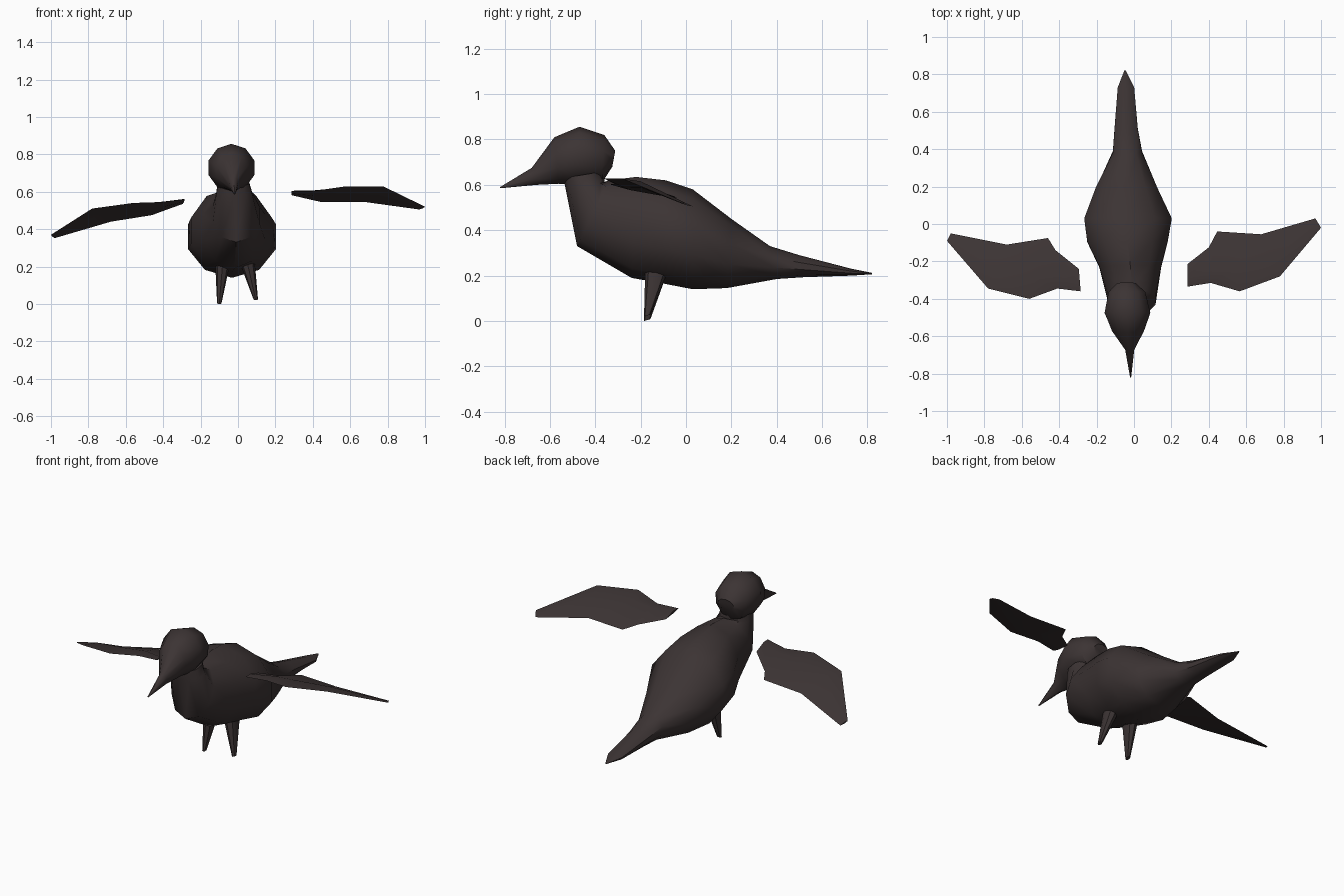
import bpy, bmesh, math

if "Cube" in bpy.data.objects:
    bpy.data.objects.remove(bpy.data.objects["Cube"])

feather = bpy.data.materials.new("dark brown feather")
feather.diffuse_color = (0.045, 0.034, 0.034, 1)
feather.use_nodes = True
feather.node_tree.nodes["Principled BSDF"].inputs["Base Color"].default_value = feather.diffuse_color


def loft(name, rings, sides=10, angle=40):
    """Each ring: top (x,y,z), bottom (x,y,z), half width in x."""
    bm = bmesh.new()
    loops = []
    peak = max(math.sin(2 * math.pi * i / sides) for i in range(sides))
    for top, bot, hw in rings:
        loop = []
        for i in range(sides):
            a = 2 * math.pi * i / sides
            t = (1 + math.cos(a)) / 2
            p = [b + (u - b) * t for u, b in zip(top, bot)]
            p[0] += hw * math.sin(a) / peak
            loop.append(bm.verts.new(p))
        loops.append(loop)
    for l0, l1 in zip(loops, loops[1:]):
        for i in range(sides):
            j = (i + 1) % sides
            bm.faces.new((l0[i], l0[j], l1[j], l1[i]))
    bm.faces.new(loops[0])
    bm.faces.new(loops[-1][::-1])
    return finish(name, bm, angle)


def finish(name, bm, angle):
    bmesh.ops.recalc_face_normals(bm, faces=bm.faces)
    me = bpy.data.meshes.new(name)
    bm.to_mesh(me)
    bm.free()
    me.materials.append(feather)
    ob = bpy.data.objects.new(name, me)
    bpy.context.collection.objects.link(ob)
    bpy.ops.object.select_all(action='DESELECT')
    bpy.context.view_layer.objects.active = ob
    ob.select_set(True)
    bpy.ops.object.shade_smooth_by_angle(angle=math.radians(angle))
    return ob


def profile(rows):
    """Rows: centre x, half width, top y, top z, bottom y, bottom z."""
    return [((cx, ty, tz), (cx, by, bz), hw) for cx, hw, ty, tz, by, bz in rows]


# body: neck, chest, back and tail
loft("body", profile([
    (-0.025, 0.085, -0.36, 0.66, -0.54, 0.63),
    (-0.02, 0.095, -0.36, 0.61, -0.53, 0.58),
    (-0.01, 0.125, -0.34, 0.62, -0.48, 0.33),
    (-0.02, 0.165, -0.22, 0.635, -0.24, 0.19),
    (-0.035, 0.215, -0.09, 0.62, -0.10, 0.165),
    (-0.032, 0.234, 0.03, 0.58, 0.03, 0.14),
    (-0.04, 0.165, 0.20, 0.45, 0.18, 0.145),
    (-0.035, 0.078, 0.37, 0.33, 0.40, 0.185),
    (-0.042, 0.062, 0.50, 0.29, 0.52, 0.193),
    (-0.043, 0.044, 0.73, 0.23, 0.73, 0.20),
    (-0.048, 0.004, 0.82, 0.212, 0.82, 0.206),
]))

# head with pointed beak
loft("head", profile([
    (-0.018, 0.003, -0.82, 0.59, -0.818, 0.585),
    (-0.023, 0.024, -0.68, 0.675, -0.66, 0.60),
    (-0.032, 0.085, -0.58, 0.81, -0.56, 0.605),
    (-0.035, 0.122, -0.47, 0.856, -0.48, 0.60),
    (-0.038, 0.098, -0.36, 0.82, -0.37, 0.61),
    (-0.04, 0.05, -0.312, 0.75, -0.325, 0.68),
]))

# tapered legs
for name, x0, x1, z in (("left_leg", -0.082, -0.10, 0.0), ("right_leg", 0.05, 0.095, 0.02)):
    loft(name, [((x0, -0.08, 0.22), (x0, -0.18, 0.22), 0.04),
                ((x1, -0.157, z + 0.008), (x1, -0.185, z), 0.012)], sides=8)


def wing(name, stations):
    """Each station: front edge point, rear edge point, thickness."""
    bm = bmesh.new()
    loops = []
    for f, r, th in stations:
        def along(t, dz):
            return bm.verts.new([a + (b - a) * t + (dz if k == 2 else 0)
                                 for k, (a, b) in enumerate(zip(f, r))])
        loops.append([along(0, 0), along(0.35, th), along(1, 0), along(0.35, -th * 0.5)])
    for l0, l1 in zip(loops, loops[1:]):
        for i in range(4):
            j = (i + 1) % 4
            bm.faces.new((l0[i], l0[j], l1[j], l1[i]))
    bm.faces.new(loops[0])
    bm.faces.new(loops[-1][::-1])
    finish(name, bm, 40)


# detached spread wings
wing("left_wing", [
    ((-0.285, -0.36, 0.56), (-0.295, -0.24, 0.535), 0.01),
    ((-0.41, -0.345, 0.545), (-0.42, -0.14, 0.49), 0.02),
    ((-0.56, -0.40, 0.54), (-0.46, -0.075, 0.475), 0.02),
    ((-0.78, -0.345, 0.51), (-0.68, -0.11, 0.44), 0.018),
    ((-1.0, -0.09, 0.37), (-0.98, -0.05, 0.352), 0.006),
])
wing("right_wing", [
    ((0.285, -0.335, 0.602), (0.285, -0.215, 0.582), 0.01),
    ((0.41, -0.315, 0.605), (0.40, -0.125, 0.555), 0.02),
    ((0.565, -0.36, 0.627), (0.445, -0.04, 0.545), 0.02),
    ((0.78, -0.28, 0.627), (0.68, -0.055, 0.545), 0.018),
    ((1.0, -0.02, 0.52), (0.97, 0.03, 0.505), 0.006),
])
